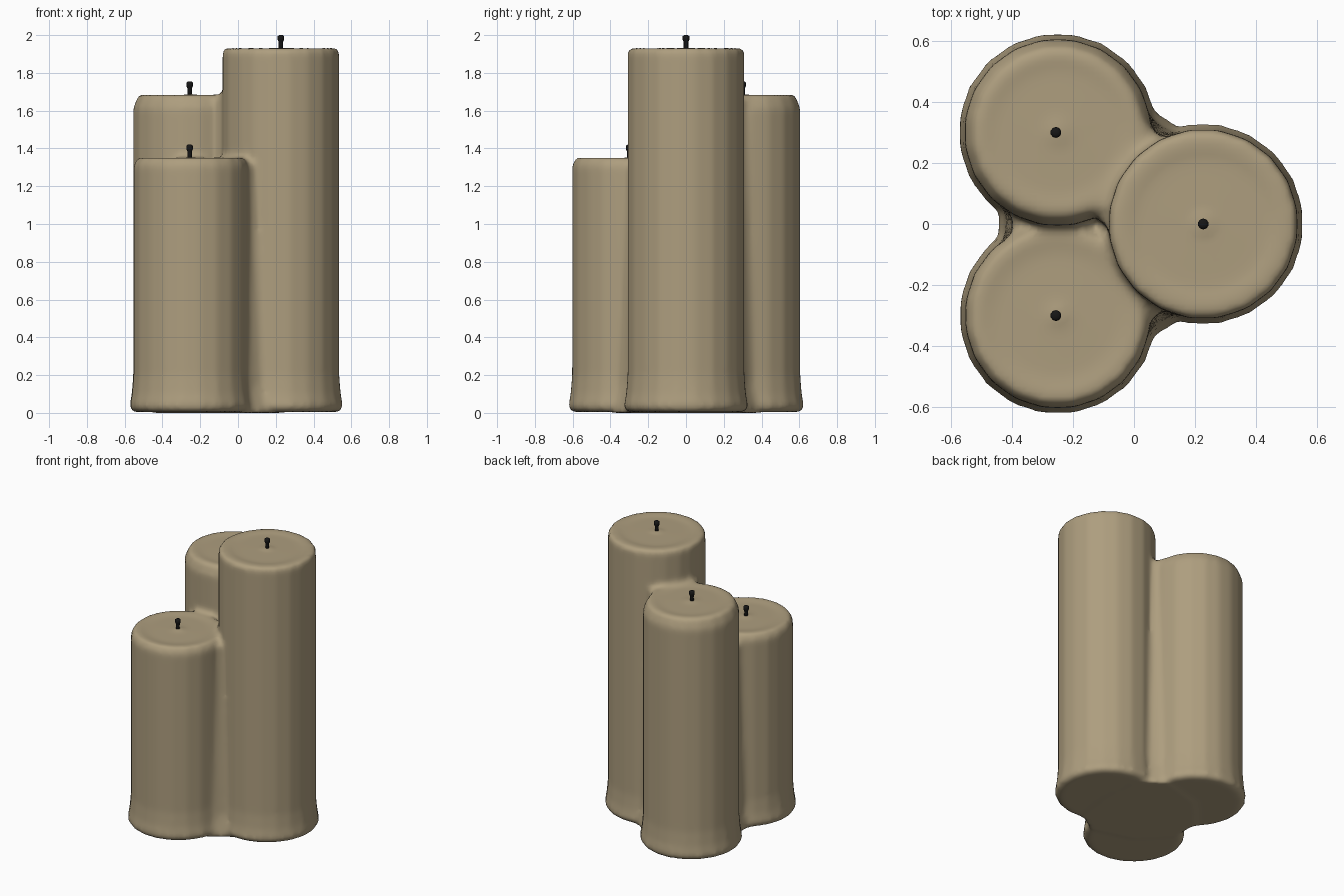
import bpy, bmesh, math
from mathutils import Vector

if "Cube" in bpy.data.objects:
    bpy.data.objects.remove(bpy.data.objects["Cube"])


def material(name, rgb):
    m = bpy.data.materials.new(name)
    m.diffuse_color = (*rgb, 1)
    m.use_nodes = True
    m.node_tree.nodes["Principled BSDF"].inputs["Base Color"].default_value = m.diffuse_color
    return m


wax = material("tan wax", (0.42, 0.34, 0.21))
black = material("black wick", (0.008, 0.008, 0.008))


def lathe(bm, cx, cy, profile, sides):
    """Closed solid of revolution; profile is (radius, z) without the end caps."""
    rings = []
    for r, z in profile:
        rings.append([bm.verts.new((cx + r * math.cos(2 * math.pi * (i + 0.5) / sides),
                                    cy + r * math.sin(2 * math.pi * (i + 0.5) / sides), z))
                      for i in range(sides)])
    for a, b in zip(rings, rings[1:]):
        for i in range(sides):
            j = (i + 1) % sides
            bm.faces.new((a[i], a[j], b[j], b[i]))
    bm.faces.new(rings[0][::-1])
    bm.faces.new(rings[-1])


def web(bm, a, b, valley, hub, top):
    """Tapered wedge of melted wax filling the groove between two candles."""
    a, b, valley, hub = (Vector(p) for p in (a, b, valley, hub))
    rings = []
    for z, k in ((0.0, 1.0), (0.15, 0.92), (top, 0.84)):
        v = hub + (valley - hub) * k
        # broad outer edge so the groove blends into both candles
        pts = (hub, a, v.lerp(a + (valley - hub) * 0.55, 0.3),
               v, v.lerp(b + (valley - hub) * 0.55, 0.3), b)
        rings.append([bm.verts.new((p.x, p.y, z)) for p in pts])
    n = len(rings[0])
    for lo, hi in zip(rings, rings[1:]):
        for i in range(n):
            j = (i + 1) % n
            bm.faces.new((lo[i], lo[j], hi[j], hi[i]))
    bm.faces.new(rings[0][::-1])
    bm.faces.new(rings[-1])


def finish(bm, name, mat):
    bmesh.ops.recalc_face_normals(bm, faces=bm.faces)
    me = bpy.data.meshes.new(name)
    for f in bm.faces:
        f.smooth = True
    bm.to_mesh(me)
    bm.free()
    me.materials.append(mat)
    ob = bpy.data.objects.new(name, me)
    bpy.context.collection.objects.link(ob)
    return ob


# name, centre x, centre y, radius, top height, rim width, rim drop
candles = (("tall", 0.227, 0.0, 0.312, 1.93, 0.012, 0.02),
           ("middle", -0.25, 0.30, 0.308, 1.685, 0.03, 0.07),
           ("short", -0.25, -0.30, 0.306, 1.35, 0.02, 0.04))

# Fused wax body: three candles with flared feet and filled grooves
bm = bmesh.new()
for name, x, y, r, top, rw, rd in candles:
    lathe(bm, x, y, [(r + 0.004, 0.004), (r + 0.02, 0.035), (r + 0.008, 0.1), (r, 0.2),
                     (r, top - rd), (r - rw, top), (r - 0.05, top + 0.002),
                     (r - 0.1, top - 0.006), (0.05, top - 0.004), (0.02, top + 0.004)], 20)
tall, middle, short = ((c[1], c[2]) for c in candles)
hub = (-0.1, 0.0)
web(bm, tall, middle, (0.12, 0.34), hub, 1.67)
web(bm, middle, short, (-0.45, -0.01), hub, 1.3)
web(bm, short, tall, (0.12, -0.34), hub, 1.32)
body = finish(bm, "wax_candles", wax)
rm = body.modifiers.new("fuse", 'REMESH')
rm.mode = 'VOXEL'
rm.voxel_size = 0.018
rm.use_smooth_shade = True
sm = body.modifiers.new("soften", 'SMOOTH')
sm.factor = 0.5
sm.iterations = 6

# Wicks with a slim stem and a burnt knob
for name, x, y, r, top, rw, rd in candles:
    bm = bmesh.new()
    tip = top + 0.07
    lathe(bm, x - (0.006 if x < 0 else 0), y,
          [(0.013, top - 0.03), (0.012, top + 0.025), (0.013, top + 0.035),
           (0.018, top + 0.045), (0.018, tip - 0.006), (0.010, tip)], 10)
    finish(bm, name + "_wick", black)
